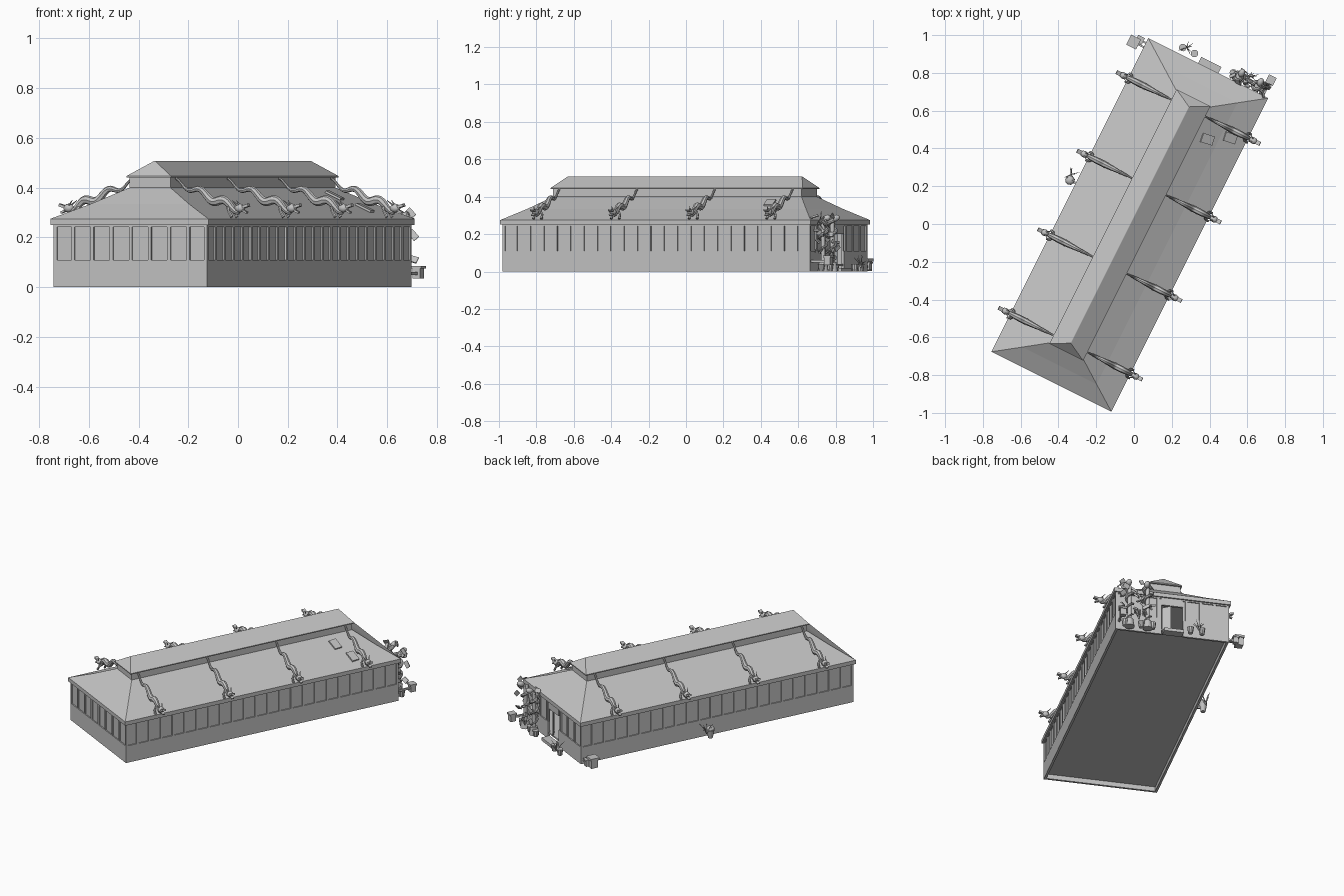
import bpy, bmesh, math, random
from mathutils import Matrix, Vector, Euler

random.seed(4)
old = bpy.data.objects.get("Cube")
if old:
    bpy.data.objects.remove(old, do_unlink=True)

# The hall is laid out along local y, then turned on the site
SITE = Matrix.Translation((-0.022, -0.005, 0)) @ Matrix.Rotation(math.radians(-26.57), 4, 'Z')
HW, HL = 0.345, 0.918          # wall half width and half length
SILL, EAVE, SKIN = 0.11, 0.25, 0.007

grey = bpy.data.materials.new("plain_grey")
grey.use_nodes = True
grey.diffuse_color = (0.54, 0.54, 0.54, 1)
grey.node_tree.nodes["Principled BSDF"].inputs["Base Color"].default_value = grey.diffuse_color


def finish(name, bm, smooth=False):
    bmesh.ops.recalc_face_normals(bm, faces=bm.faces)
    bm.transform(SITE)
    me = bpy.data.meshes.new(name)
    bm.to_mesh(me)
    bm.free()
    me.materials.append(grey)
    ob = bpy.data.objects.new(name, me)
    bpy.context.collection.objects.link(ob)
    if smooth:
        bpy.ops.object.select_all(action='DESELECT')
        ob.select_set(True)
        bpy.context.view_layer.objects.active = ob
        bpy.ops.object.shade_smooth_by_angle(angle=math.radians(40))
    return ob


def box(bm, centre, size, rot=(0, 0, 0)):
    mat = Matrix.LocRotScale(Vector(centre), Euler(rot), Vector(size))
    bmesh.ops.create_cube(bm, size=1, matrix=mat)


def span(bm, x0, x1, y0, y1, z0, z1):
    box(bm, ((x0 + x1) / 2, (y0 + y1) / 2, (z0 + z1) / 2), (x1 - x0, y1 - y0, z1 - z0))


def ball(bm, centre, size, rot=(0, 0, 0)):
    mat = Matrix.LocRotScale(Vector(centre), Euler(rot), Vector(size))
    bmesh.ops.create_icosphere(bm, subdivisions=2, radius=0.5, matrix=mat)


def drum(bm, centre, r1, r2, depth, rot=(0, 0, 0), sides=12):
    mat = Matrix.LocRotScale(Vector(centre), Euler(rot), None)
    bmesh.ops.create_cone(bm, cap_ends=True, segments=sides, radius1=r1, radius2=r2,
                          depth=depth, matrix=mat)


def loft(bm, rings):
    """Stack of rectangles: (half width, half length, height)."""
    loops = [[bm.verts.new((sx * w, sy * l, z)) for sx, sy in ((-1, -1), (1, -1), (1, 1), (-1, 1))]
             for w, l, z in rings]
    bridge(bm, loops)


def bridge(bm, loops):
    n = len(loops[0])
    for a, b in zip(loops, loops[1:]):
        for i in range(n):
            j = (i + 1) % n
            bm.faces.new((a[i], a[j], b[j], b[i]))
    bm.faces.new(loops[0][::-1])
    bm.faces.new(loops[-1])


def tube(bm, pts, radii, ref, sides=8):
    """Tapered tube along a path; ref is never parallel to the path."""
    loops = []
    for i, p in enumerate(pts):
        t = (pts[min(i + 1, len(pts) - 1)] - pts[max(i - 1, 0)]).normalized()
        a = t.cross(ref).normalized()
        b = t.cross(a)
        loops.append([bm.verts.new(p + radii[i] * (math.cos(k * math.tau / sides) * a +
                      math.sin(k * math.tau / sides) * b)) for k in range(sides)])
    bridge(bm, loops)


# Walls: a sill wall, set-back window panes, and posts between them
def wall(name, length, offset, turn, bays, door=0):
    bm = bmesh.new()
    pieces = [(-length, length)] if not door else [(-length, -door), (door, length)]
    for a, b in pieces:
        span(bm, a, b, offset - 2 * SKIN, offset, 0, SILL)
        span(bm, a, b, offset - 2 * SKIN, offset - SKIN, SILL, EAVE)
        span(bm, a, b, offset - 2 * SKIN, offset, EAVE - 0.008, EAVE)
    if door:
        span(bm, -door, door, offset - 2 * SKIN, offset, 0.2, EAVE)
    for i in range(bays + 1):
        x = -length + 2 * length * i / bays
        if abs(x) >= door:
            span(bm, max(x - 0.007, -length), min(x + 0.007, length),
                 offset - 2 * SKIN, offset, SILL, EAVE)
    bm.transform(Matrix.Rotation(turn, 4, 'Z'))
    finish(name, bm)


wall("left_wall", HL, HW, -math.pi / 2, 23)
wall("right_wall", HL, HW, math.pi / 2, 23)
wall("front_wall", HW, HL, math.pi, 8)
wall("back_wall", HW, HL, 0, 8, door=0.065)

# Floor
bm = bmesh.new()
span(bm, -HW + SKIN, HW - SKIN, -HL + SKIN, HL - SKIN, 0.03, 0.04)
finish("floor", bm)

# Hipped lower roof with the raised clerestory
bm = bmesh.new()
loft(bm, [(0.355, 0.928, EAVE), (0.355, 0.928, 0.275), (0.22, 0.833, 0.335),
          (0.092, 0.742, 0.4), (0.092, 0.742, 0.447)])
finish("lower_roof", bm)

# Upper hipped roof
bm = bmesh.new()
loft(bm, [(0.1, 0.753, 0.441), (0.1, 0.753, 0.447), (0.001, 0.7, 0.508)])
finish("upper_roof", bm)

# Hatches on the roof slope
bm = bmesh.new()
slope = math.atan2(0.125, 0.263)
for x, y in ((0.165, 0.59), (0.27, 0.65)):
    box(bm, (x, y, 0.363 - 0.47 * (x - 0.165) + 0.006), (0.07, 0.05, 0.009), (0, slope, 0.15))
finish("roof_hatches", bm)


# Serpent ornaments running down the roof slopes
def roof_serpent(name, side, y):
    bm = bmesh.new()
    pts, radii = [], []
    for i in range(33):
        s = i / 32
        wave = 0.013 * math.sin(s * math.tau * 2.6 + 1.6)
        pts.append(Vector((0.097 + 0.285 * s, 0, 0.425 - 0.115 * s + wave)))
        radii.append(0.005 + 0.011 * math.sin(math.pi * min(1, s ** 1.6)) + 0.003 * s)
    tube(bm, pts, radii, Vector((0, 1, 0)))
    # Head, jaws and horns
    ball(bm, (0.385, 0, 0.318), (0.045, 0.036, 0.036))
    box(bm, (0.408, 0, 0.325), (0.035, 0.022, 0.011), (0, -0.3, 0))
    box(bm, (0.404, 0, 0.306), (0.03, 0.018, 0.008), (0, 0.45, 0))
    for k in (-1, 1):
        drum(bm, (0.37, k * 0.014, 0.338), 0.005, 0.001, 0.035, (k * -0.4, -0.8, 0), 6)
        # Feet resting on the eave
        tube(bm, [Vector((0.335, k * 0.008, 0.32)), Vector((0.345, k * 0.022, 0.305)),
                  Vector((0.36, k * 0.024, 0.282))], [0.007, 0.006, 0.007], Vector((0, 1, 0.3)), 6)
    bm.transform(Matrix.Translation((0, y, 0)) @ Matrix.Diagonal((side, 1, 1, 1)))
    finish(name, bm, True)


for side, label in ((1, "left"), (-1, "right")):
    for i in range(4):
        roof_serpent(f"{label}_roof_serpent_{i + 1}", side, -0.703 + 0.465 * i)

# Entrance pillars with serpents coiled around them
for i, x in enumerate((0.16, 0.27)):
    bm = bmesh.new()
    drum(bm, (x, 0.96, 0.14), 0.012, 0.012, 0.27)
    drum(bm, (x, 0.96, 0.025), 0.03, 0.022, 0.05)
    pts = [Vector((x + 0.02 * math.cos(k * 0.4), 0.96 + 0.02 * math.sin(k * 0.4), 0.05 + 0.0046 * k))
           for k in range(50)]
    tube(bm, pts, [0.004 + 0.00016 * k for k in range(50)], Vector((0, 0, 1)))
    ball(bm, (x + 0.01, 0.985, 0.285), (0.035, 0.05, 0.035), (0.4, 0, 0))
    finish(f"entrance_pillar_{i + 1}", bm, True)

# Doorstep and the open door leaf
bm = bmesh.new()
span(bm, -0.06, 0.06, 0.91, 0.965, 0.0, 0.02)
box(bm, (0.03, 0.9, 0.115), (0.055, 0.006, 0.165), (0, 0, -0.6))
finish("doorstep_and_door", bm)

# Ornamental foliage crowding the entrance
bm = bmesh.new()
for _ in range(34):
    p = (random.uniform(0.13, 0.33), random.uniform(0.93, 1.0), random.uniform(0.1, 0.3))
    turn = [random.uniform(-1, 1) for _ in range(3)]
    box(bm, p, (random.uniform(0.015, 0.045), 0.006, random.uniform(0.01, 0.03)), turn)
finish("entrance_foliage", bm)

# Low planters along the back wall
bm = bmesh.new()
for x in (0.13, 0.2, 0.3, -0.1, -0.17):
    drum(bm, (x, 0.965, 0.02), 0.014, 0.02, 0.04, sides=10)
finish("planters", bm)


# Bare shrubs
def shrub(name, x, y, base):
    bm = bmesh.new()
    root = Vector((x, y, base))
    for _ in range(9):
        tip = root + Vector((random.uniform(-0.035, 0.035), random.uniform(-0.035, 0.035),
                             random.uniform(0.03, 0.07)))
        tube(bm, [root, (root + tip) / 2 + Vector((0, 0, 0.008)), tip],
             [0.003, 0.002, 0.001], Vector((0.9, 0.4, 0)), 5)
    finish(name, bm)


shrub("back_shrub", -0.15, 0.975, 0.02)
shrub("entrance_shrub", 0.22, 0.99, 0.04)
shrub("side_shrub", -0.398, 0.1, 0.04)


# Lamps: a box body, a wide cap and a bracket
def lamp(name, x, y, z, size, bracket):
    bm = bmesh.new()
    box(bm, (x, y, z), (size, size, size * 1.2))
    box(bm, (x, y, z + size * 0.7), (size * 1.3, size * 1.3, size * 0.3))
    box(bm, (x + bracket[0] / 2, y + bracket[1] / 2, z),
        (abs(bracket[0]) + 0.01, abs(bracket[1]) + 0.01, 0.012))
    finish(name, bm)


lamp("entrance_lamp", 0.325, 1.02, 0.055, 0.035, (0, -0.11))
lamp("corner_lamp", -0.415, 0.875, 0.03, 0.045, (0.07, 0))
lamp("corner_lamp_outer", -0.39, 0.9, 0.025, 0.03, (0.05, 0))

# Urn against the right wall
bm = bmesh.new()
drum(bm, (-0.39, 0.07, 0.03), 0.014, 0.024, 0.05)
ball(bm, (-0.39, 0.07, 0.065), (0.05, 0.05, 0.035))
box(bm, (-0.365, 0.07, 0.03), (0.05, 0.012, 0.012))
finish("wall_urn", bm, True)
